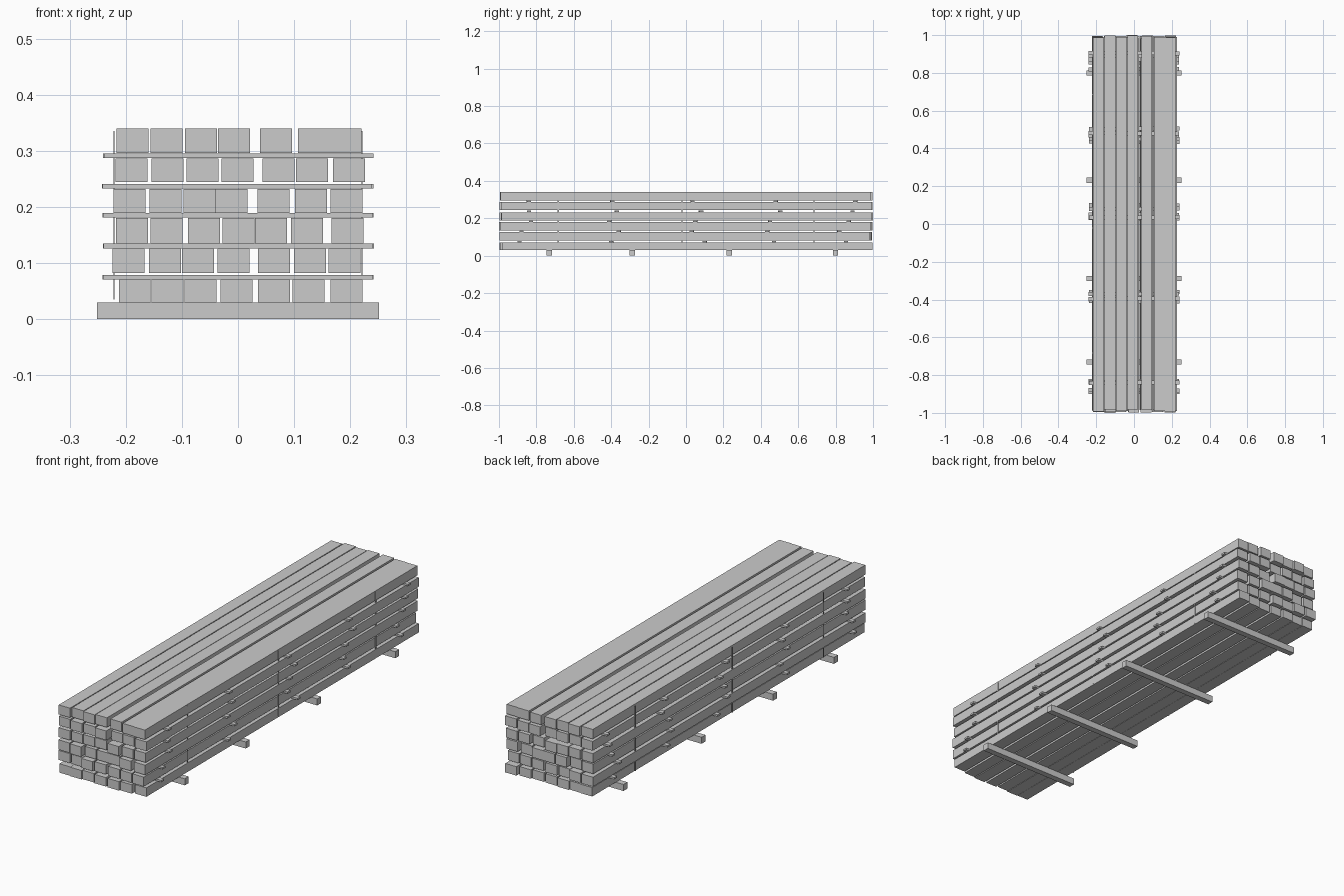
import bpy, random
from mathutils import Matrix
random.seed(4)


def box(name, x0, x1, y0, y1, z0, z1, yaw=0.0):
    sx, sy, sz = (x1 - x0) / 2, (y1 - y0) / 2, (z1 - z0) / 2
    verts = [(i * sx, j * sy, k * sz) for i in (-1, 1) for j in (-1, 1) for k in (-1, 1)]
    faces = [(0, 1, 3, 2), (4, 6, 7, 5), (0, 4, 5, 1), (2, 3, 7, 6), (0, 2, 6, 4), (1, 5, 7, 3)]
    me = bpy.data.meshes.new(name)
    me.from_pydata(verts, [], faces)
    ob = bpy.data.objects.new(name, me)
    ob.location = ((x0 + x1) / 2, (y0 + y1) / 2, (z0 + z1) / 2)
    ob.rotation_euler.z = yaw
    bpy.context.collection.objects.link(ob)
    return ob


# Ground bearers
for y in (-0.731, -0.288, 0.231, 0.799):
    box("bearer", -0.251, 0.251, y - 0.014, y + 0.014, 0, 0.03)

# Board layers: (bottom, top, board centres across the stack)
W = 0.0285
layers = [
    (0.030, 0.0710, (-0.184, -0.126, -0.067, -0.003, 0.064, 0.126, 0.193)),
    (0.082, 0.1255, (-0.195, -0.130, -0.071, -0.008, 0.064, 0.128, 0.190)),
    (0.135, 0.1800, (-0.189, -0.127, -0.061, 0.001, 0.059, 0.123, 0.195)),
    (0.189, 0.2320, (-0.193, -0.129, -0.069, -0.012, 0.063, 0.130, 0.193)),
    (0.244, 0.2865, (-0.190, -0.126, -0.063, -0.001, 0.072, 0.132, 0.198)),
    (0.296, 0.3400, (-0.188, -0.127, -0.066, -0.007, 0.068, 0.135, 0.192)),
]
for n, (z0, z1, xs) in enumerate(layers):
    for i, x in enumerate(xs):
        shift = random.uniform(-0.009, 0.009)
        if (n, i) == (3, 3):
            shift = 0.01
        if (n, i) == (2, 1):
            shift = -0.01
        box("board", x - W, x + W, -0.99 + shift, 0.99 + shift, z0, z1)

# Thin spacer sticks between the layers
stick_z = (0.0705, 0.126, 0.181, 0.2325, 0.287)
stick_y = [
    (-0.89, -0.40, 0.10, 0.47, 0.855),
    (-0.88, -0.36, 0.03, 0.435, 0.82),
    (-0.83, -0.41, 0.05, 0.45, 0.87),
    (-0.84, -0.37, 0.08, 0.505, 0.89),
    (-0.84, -0.395, 0.035, 0.48, 0.905),
]
for z, ys in zip(stick_z, stick_y):
    for y in ys:
        dx = random.uniform(-0.002, 0.002)
        box("spacer_stick", -0.240 + dx, 0.240 + dx, y - 0.0105, y + 0.0105, z, z + 0.0085,
            random.uniform(-0.008, 0.008))

# Narrow tie straps down both sides
for y in (-0.683, -0.021, 0.685):
    for x in (-0.221, 0.221):
        box("strap", x - 0.001, x + 0.001, y - 0.003, y + 0.003, 0.035, 0.335)
